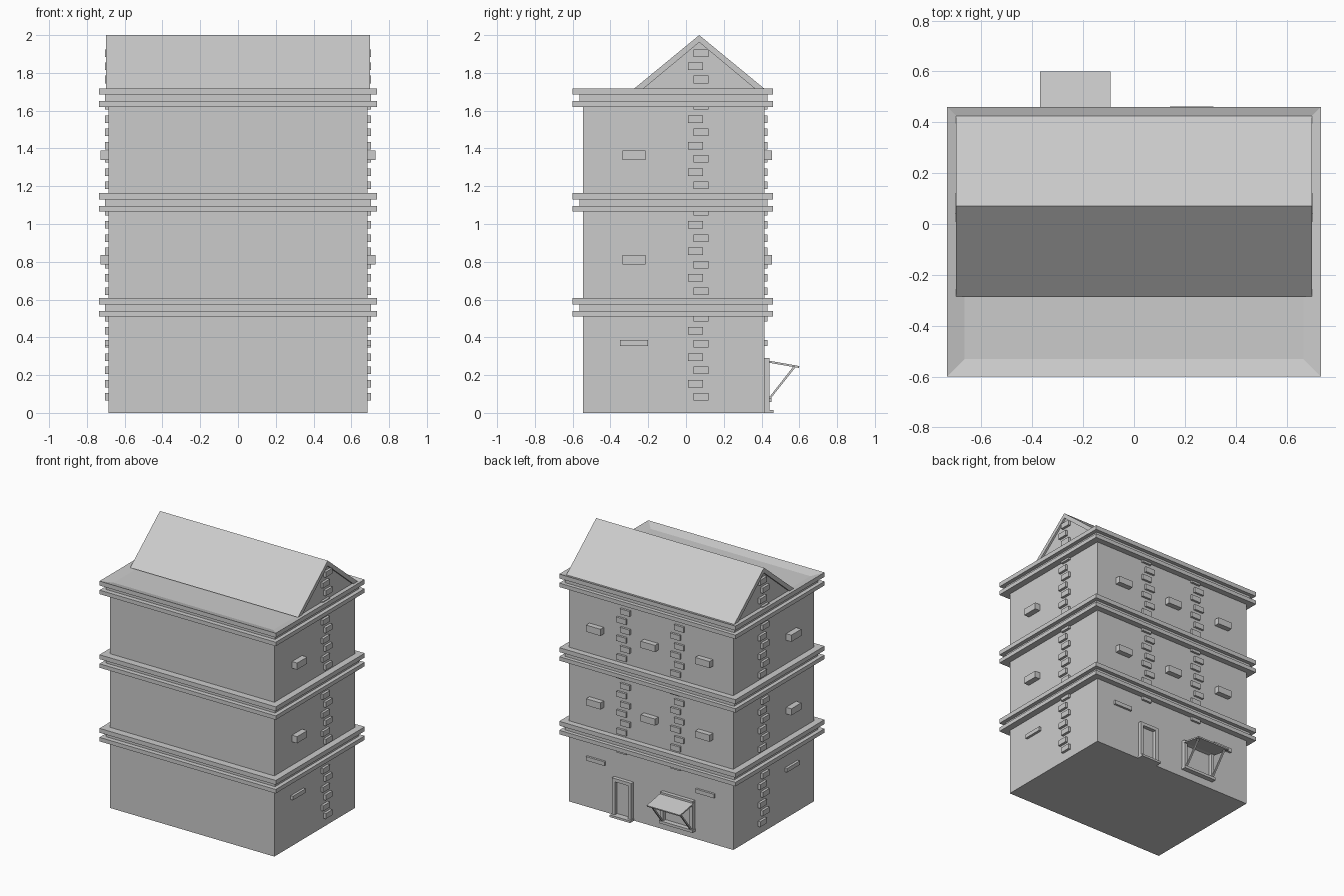
import bpy, bmesh
from mathutils import Vector

if "Cube" in bpy.data.objects:
    bpy.data.objects.remove(bpy.data.objects["Cube"])


def finish(name, bm):
    bmesh.ops.recalc_face_normals(bm, faces=bm.faces)
    me = bpy.data.meshes.new(name)
    bm.to_mesh(me)
    bm.free()
    ob = bpy.data.objects.new(name, me)
    bpy.context.collection.objects.link(ob)
    return ob


def add_box(bm, x0, x1, y0, y1, z0, z1):
    v = bmesh.ops.create_cube(bm, size=1)["verts"]
    bmesh.ops.scale(bm, vec=(x1 - x0, y1 - y0, z1 - z0), verts=v)
    bmesh.ops.translate(bm, vec=((x0 + x1) / 2, (y0 + y1) / 2, (z0 + z1) / 2), verts=v)


def boxes(name, items):
    bm = bmesh.new()
    for b in items:
        add_box(bm, *b)
    return finish(name, bm)


def prism(name, profile, x0, x1):
    """Extrude a (y, z) profile along x."""
    bm = bmesh.new()
    f = bm.faces.new([bm.verts.new((x0, y, z)) for y, z in profile])
    ext = bmesh.ops.extrude_face_region(bm, geom=[f])["geom"]
    bmesh.ops.translate(bm, vec=(x1 - x0, 0, 0),
                        verts=[e for e in ext if isinstance(e, bmesh.types.BMVert)])
    return finish(name, bm)


X, YF, YB = 0.685, -0.545, 0.415

# main walls
boxes("walls", [(-X, X, YF, YB, 0, 1.66)])

# stepped cornice on each storey, the last one with a sunken roof deck
for i in range(3):
    z = 0.51 + 0.555 * i
    boxes(f"cornice_lower_{i}", [(-0.735, 0.735, -0.6, 0.46, z, z + 0.03)])
    boxes(f"cornice_neck_{i}", [(-0.705, 0.705, -0.565, 0.432, z + 0.03, z + 0.065)])
    bm = bmesh.new()
    add_box(bm, -0.735, 0.735, -0.6, 0.46, z + 0.065, z + 0.098)
    if i == 2:
        bm.normal_update()
        top = max(bm.faces, key=lambda f: f.calc_center_median().z)
        bmesh.ops.inset_region(bm, faces=[top], thickness=0.098)
        bmesh.ops.translate(bm, vec=(0, 0, -0.02), verts=top.verts)
    finish(f"cornice_upper_{i}", bm)

# gabled roof shell and gable wall
prism("roof", [(-0.285, 1.708), (0.07, 2.0), (0.425, 1.708),
               (0.375, 1.708), (0.07, 1.962), (-0.235, 1.708)], -0.7, 0.7)
prism("gable_wall", [(-0.25, 1.7), (0.07, 1.97), (0.39, 1.7)], -X, X)

# staggered brick strips: one on each side wall, two on the back wall
side, back = [], []
for i in range(27):
    z = 0.065 + 0.07 * i
    o = 0.03 * (i % 2)
    for s in (-1, 1):
        xa, xb = sorted((s * 0.67, s * 0.704))
        side.append((xa, xb, 0.04 - o, 0.12 - o, z, z + 0.04))
        if 6 <= i <= 22:
            c = s * 0.225 - 0.025
            back.append((c - o, c - o + 0.08, 0.4, 0.431, z, z + 0.04))
boxes("side_bricks", side)
boxes("back_bricks", back)

# projecting blocks on the upper storeys
blocks = []
for z in (0.785, 1.34):
    for s in (-1, 1):
        xa, xb = sorted((s * 0.67, s * 0.728))
        blocks.append((xa, xb, -0.335, -0.215, z, z + 0.05))
    for c in (-0.455, 0, 0.455):
        blocks.append((c - 0.06, c + 0.06, 0.4, 0.455, z, z + 0.05))
boxes("wall_blocks", blocks)

# thin ledges on the ground storey
ledges = []
for s in (-1, 1):
    xa, xb = sorted((s * 0.67, s * 0.704))
    ledges.append((xa, xb, -0.35, -0.2, 0.355, 0.385))
    c = s * 0.457
    ledges.append((c - 0.077, c + 0.077, 0.4, 0.431, 0.355, 0.385))
boxes("ground_ledges", ledges)


def frame(name, x0, x1, z0, z1, w, y1):
    boxes(name, [(x0, x0 + w, 0.4, y1, z0, z1), (x1 - w, x1, 0.4, y1, z0, z1),
                 (x0 + w, x1 - w, 0.4, y1, z1 - w, z1)])


# door
frame("door_frame", 0.147, 0.308, 0, 0.29, 0.025, 0.443)
boxes("door_step", [(0.142, 0.312, 0.4, 0.463, 0, 0.016)])

# shop window
frame("window_frame", -0.365, -0.095, 0.06, 0.29, 0.025, 0.443)
boxes("window_sill", [(-0.37, -0.09, 0.4, 0.452, 0.058, 0.078)])

# sloping awning with two struts
prism("awning", [(0.43, 0.278), (0.6, 0.248), (0.598, 0.238), (0.43, 0.267)], -0.37, -0.092)
for i, x in enumerate((-0.355, -0.117)):
    prism(f"awning_strut_{i}", [(0.437, 0.078), (0.437, 0.062), (0.58, 0.242), (0.567, 0.244)],
          x, x + 0.012)
